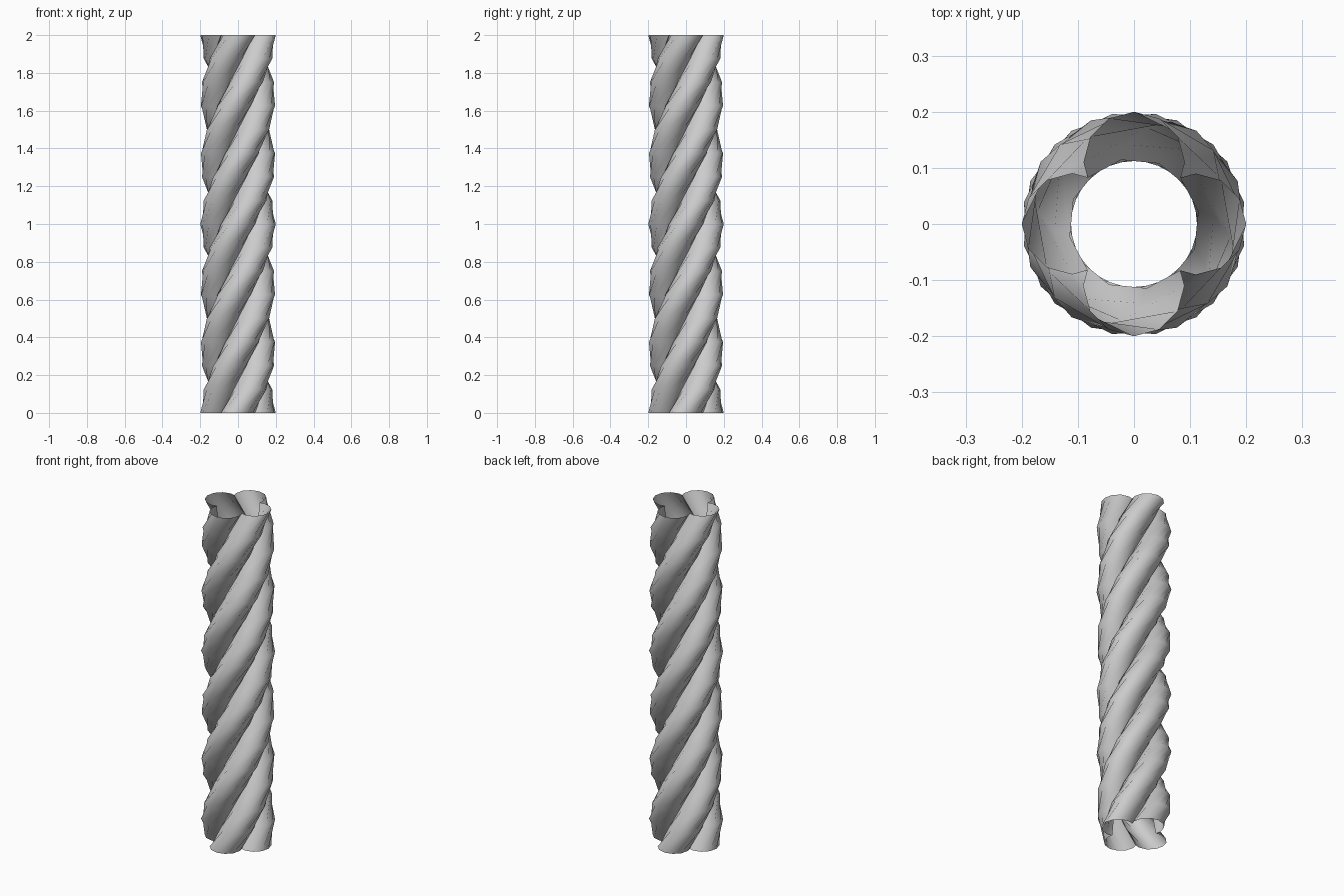
import bpy, bmesh
from math import sin, cos, radians

if "Cube" in bpy.data.objects:
    bpy.data.objects.remove(bpy.data.objects["Cube"])

HEIGHT, STEPS, TWIST = 2.0, 16, radians(540)
RING, R = 0.11, 0.09          # lobe centre distance and lobe radius

# Cross-section: four round lobes meeting in inner creases
lobe = [(RING + R * cos(radians(a)), R * sin(radians(a)))
        for a in range(-90, 91, 30)] + [(0.0825, 0.0825)]
profile = []
for k in range(4):
    c, s = round(cos(radians(90 * k))), round(sin(radians(90 * k)))
    profile += [(x * c - y * s, x * s + y * c) for x, y in lobe]

# Twist the section upwards, leaving both ends open
bm = bmesh.new()
rings = []
for j in range(STEPS + 1):
    t = j / STEPS
    c, s = cos(TWIST * t), sin(TWIST * t)
    rings.append([bm.verts.new((x * c - y * s, x * s + y * c, HEIGHT * t))
                  for x, y in profile])
n = len(profile)
for lo, hi in zip(rings, rings[1:]):
    for i in range(n):
        k = (i + 1) % n
        bm.faces.new((lo[i], lo[k], hi[k], hi[i]))

mesh = bpy.data.meshes.new("twisted_column")
bm.to_mesh(mesh)
bm.free()
column = bpy.data.objects.new("twisted_column", mesh)
bpy.context.collection.objects.link(column)

# Smooth lobes, sharp creases
bpy.context.view_layer.objects.active = column
column.select_set(True)
bpy.ops.object.shade_smooth_by_angle(angle=radians(50))
